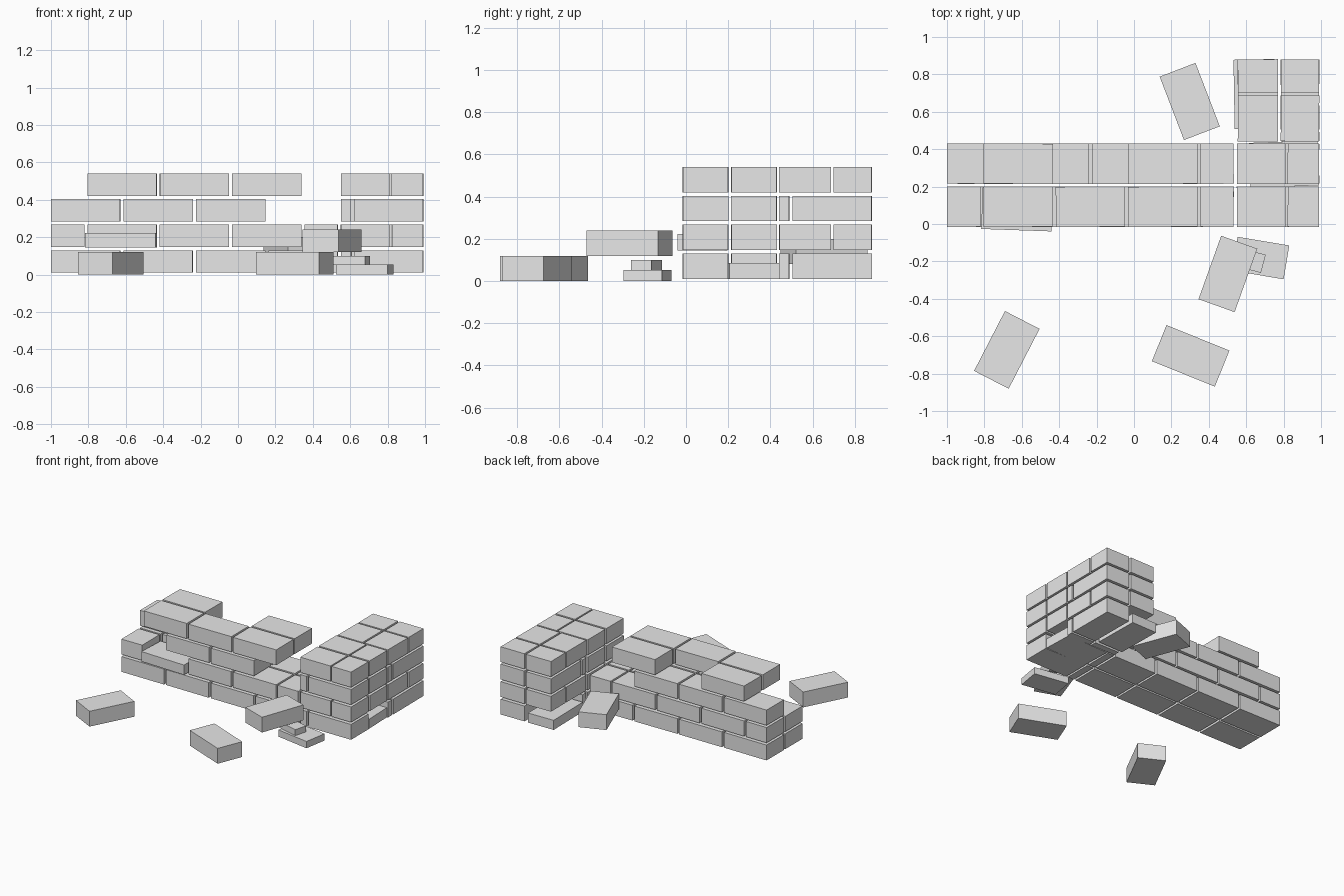
import bpy, math, random

if "Cube" in bpy.data.objects:
    bpy.data.objects.remove(bpy.data.objects["Cube"])

random.seed(4)
stone = bpy.data.materials.new("grey_stone")
stone.diffuse_color = (0.8, 0.8, 0.8, 1)
stone.use_nodes = True
stone.node_tree.nodes["Principled BSDF"].inputs["Base Color"].default_value = stone.diffuse_color

H = 0.12                                   # brick height
LEVELS = [0.01, 0.147, 0.284, 0.42]        # underside of each course
WYTHES = [(-0.015, 0.20), (0.215, 0.43)]   # front and back rows of the wall


def brick(name, center, size, yaw=0.0):
    bpy.ops.mesh.primitive_cube_add(size=1, location=center,
                                    rotation=(0, 0, math.radians(yaw)))
    ob = bpy.context.object
    ob.name = name
    ob.scale = size
    ob.data.materials.append(stone)
    return ob


def laid(name, xs, ys, z, h=H, yaw=None):
    """Brick given by its extents, laid with a hint of irregularity."""
    if yaw is None:
        yaw = random.uniform(-0.5, 0.5)
    brick(name, (sum(xs) / 2, sum(ys) / 2, z + h / 2),
          (xs[1] - xs[0], ys[1] - ys[0], h), yaw)


# Long wall: running bond, upper courses broken away
ROWS = [
    [(-1, -0.63), (-0.612, -0.242), (-0.225, 0.147), (0.163, 0.533)],
    [(-1, -0.82), (-0.805, -0.435), (-0.418, -0.048), (-0.032, 0.34), (0.355, 0.533)],
    [(-1, -0.63), (-0.612, -0.242), (-0.225, 0.147)],
    [(-0.805, -0.435), (-0.418, -0.048), (-0.032, 0.34)],
]
MISSING = {(2, 0, 0), (3, 1, 1), (1, 0, 1)}    # (course, wythe, index)
for c, row in enumerate(ROWS):
    for w, ys in enumerate(WYTHES):
        for i, xs in enumerate(row):
            if (c, w, i) not in MISSING:
                laid("wall_brick", xs, ys, LEVELS[c])
# slipped thin brick in the wall face
laid("slipped_wall_brick", (-0.813, -0.437), (-0.033, 0.19), 0.145, 0.077, -2)

# Corner pier and short return wall
for c, z in enumerate(LEVELS):
    odd = c % 2 == 0
    xs_list = [(0.55, 0.605), (0.62, 0.99)] if odd else [(0.55, 0.81), (0.822, 0.99)]
    ys_list = [(0.442, 0.49), (0.505, 0.88)] if odd else [(0.442, 0.687), (0.70, 0.88)]
    for w, ys in enumerate(WYTHES):
        for i, xs in enumerate(xs_list):
            if (c, w, i) == (0, 1, 1):
                laid("slipped_corner_brick", (0.62, 0.985), (0.20, 0.44), z, 0.075, 2)
            else:
                laid("corner_brick", xs, ys, z)
    for k, xs in enumerate([(0.555, 0.77), (0.785, 0.99)]):
        for i, ys in enumerate(ys_list):
            if (c, k, i) == (0, 0, 1):
                laid("slipped_return_brick", (0.535, 0.755), (0.51, 0.88), z, 0.075, 1)
            else:
                laid("return_brick", xs, ys, z)

# Fallen bricks and rubble: x, y, base z, length, width, height, yaw
for name, x, y, z, l, w, h, yaw in [
    ("fallen_brick_left", -0.68, -0.673, 0, 0.36, 0.208, 0.12, 62.7),
    ("fallen_brick_front", 0.303, -0.705, 0, 0.363, 0.208, 0.12, -22),
    ("fallen_brick_stacked", 0.502, -0.267, 0.12, 0.36, 0.205, 0.12, 70.3),
    ("fallen_brick_back", 0.298, 0.655, 0.08, 0.363, 0.205, 0.12, -69),
    ("rubble_slab", 0.677, -0.182, 0, 0.28, 0.183, 0.053, -9.5),
    ("rubble_chip", 0.595, -0.187, 0.053, 0.20, 0.10, 0.047, -15),
]:
    brick(name, (x, y, z + h / 2), (l, w, h), yaw)
